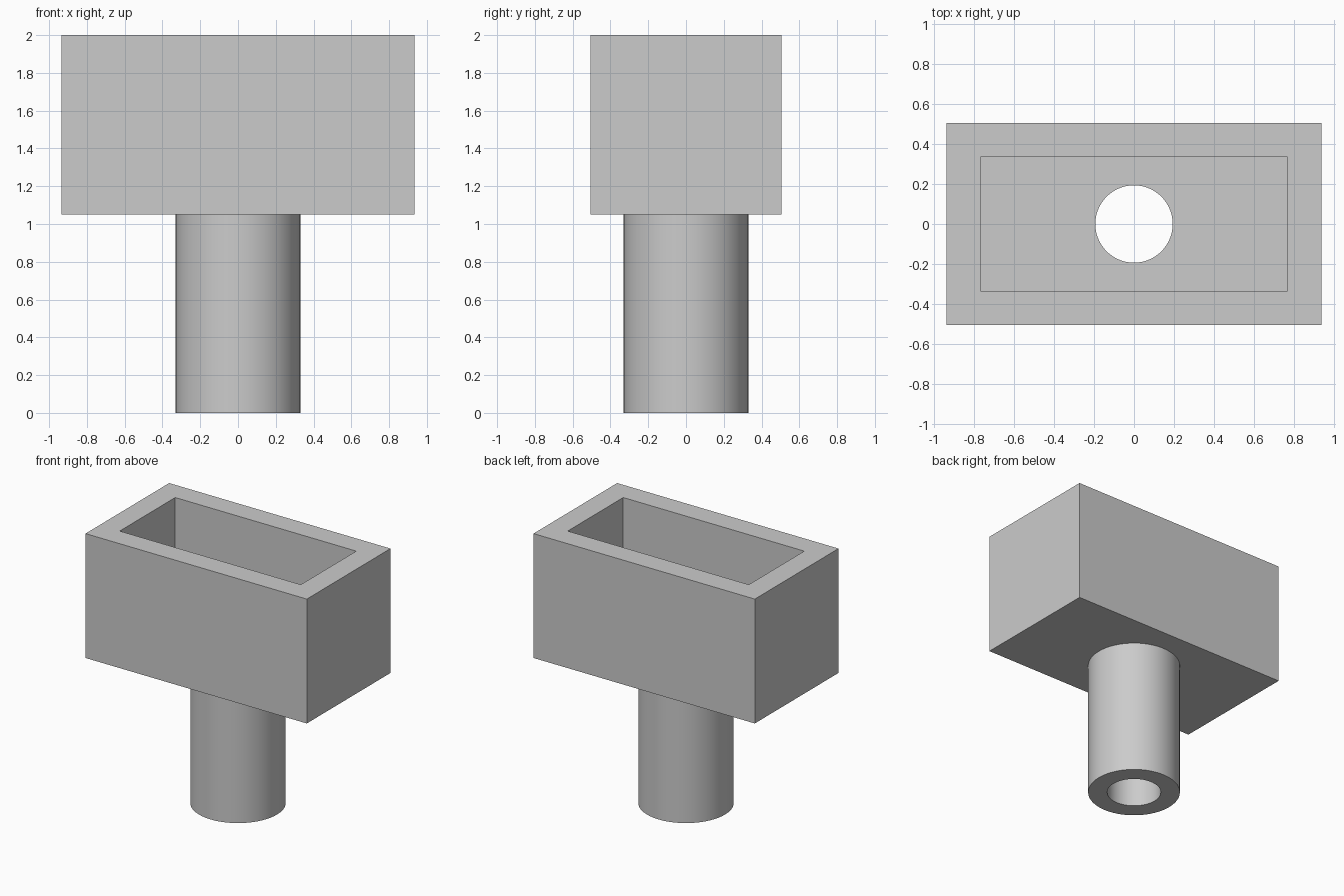
import bpy
import bmesh
import math
from mathutils import Matrix, Vector

cube = bpy.data.objects.get("Cube")
if cube:
    bpy.data.objects.remove(cube, do_unlink=True)

WIDTH, DEPTH, WALL = 1.87, 1.01, 0.17
TOP, BOX_BOTTOM = 2.0, 1.05
FLOOR = BOX_BOTTOM + WALL
TUBE_R, BORE_R = 0.33, 0.193
SIDES = 96

grey = bpy.data.materials.new("plain_grey")
grey.use_nodes = True
colour = (0.6, 0.6, 0.6, 1)
grey.diffuse_color = colour
grey.node_tree.nodes["Principled BSDF"].inputs["Base Color"].default_value = colour


def make_object(name, bm):
    mesh = bpy.data.meshes.new(name)
    bm.to_mesh(mesh)
    bm.free()
    mesh.materials.append(grey)
    obj = bpy.data.objects.new(name, mesh)
    bpy.context.collection.objects.link(obj)
    return obj


def box(name, sx, sy, z0, z1):
    bm = bmesh.new()
    place = Matrix.Translation((0, 0, (z0 + z1) / 2)) @ Matrix.Diagonal((sx, sy, z1 - z0, 1))
    bmesh.ops.create_cube(bm, size=1, matrix=place)
    return make_object(name, bm)


def cylinder(name, radius, z0, z1):
    bm = bmesh.new()
    bmesh.ops.create_cone(bm, cap_ends=True, segments=SIDES, radius1=radius, radius2=radius,
                          depth=z1 - z0, matrix=Matrix.Translation((0, 0, (z0 + z1) / 2)))
    return make_object(name, bm)


# Rectangular tub joined to a round stem, then hollowed out
body = box("tub_with_stem", WIDTH, DEPTH, BOX_BOTTOM, TOP)
steps = [
    (cylinder("stem", TUBE_R, 0, BOX_BOTTOM + WALL / 2), "UNION"),
    (box("cavity_cutter", WIDTH - 2 * WALL, DEPTH - 2 * WALL, FLOOR, TOP + 1), "DIFFERENCE"),
    (cylinder("bore_cutter", BORE_R, -1, TOP), "DIFFERENCE"),
]
for tool, operation in steps:
    tool.hide_render = True
    mod = body.modifiers.new(tool.name, "BOOLEAN")
    mod.operation = operation
    mod.solver = "EXACT"
    mod.object = tool

# Bake the cuts and drop the helpers
bpy.context.view_layer.update()
solid = bpy.data.meshes.new_from_object(body.evaluated_get(bpy.context.evaluated_depsgraph_get()))
body.modifiers.clear()
body.data = solid
for tool, _ in steps:
    bpy.data.objects.remove(tool, do_unlink=True)

# Round walls smooth, corners crisp
bpy.ops.object.select_all(action="DESELECT")
body.select_set(True)
bpy.context.view_layer.objects.active = body
bpy.ops.object.shade_smooth_by_angle(angle=math.radians(30))
